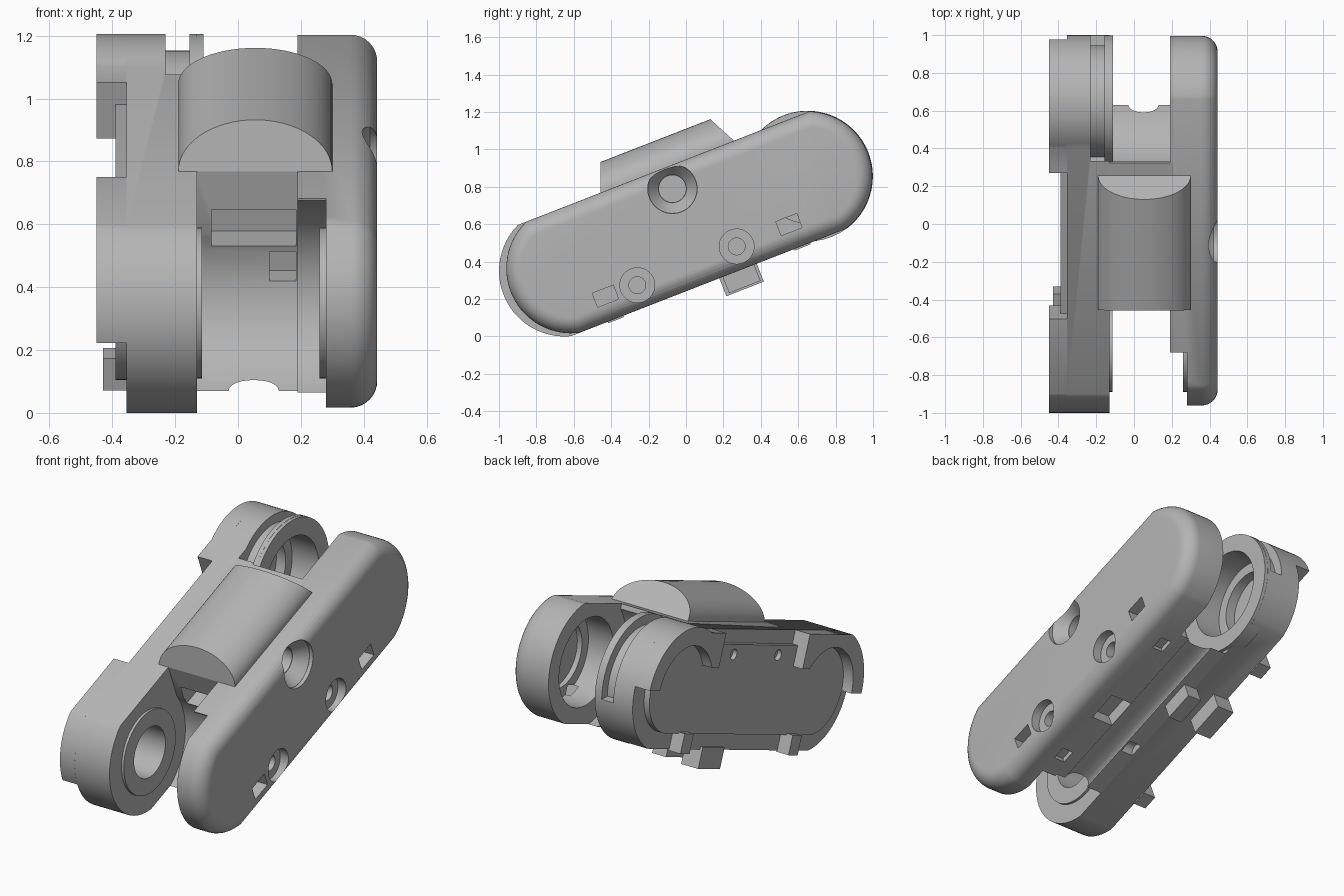
import bpy, bmesh, math
from mathutils import Matrix

cube = bpy.data.objects.get("Cube")
if cube:
    bpy.data.objects.remove(cube, do_unlink=True)

# Parts are modelled in a level frame (x, u along the link, v across), then tilted
TILT = Matrix.Translation((0, 0, 0.603)) @ Matrix.Rotation(math.radians(21.3), 4, 'X')
PIVOT, R, TOP, BOTTOM = 0.697, 0.35, 0.32, -0.337

grey = bpy.data.materials.new("plain grey")
grey.use_nodes = True
colour = (0.46, 0.46, 0.46, 1)
grey.diffuse_color = colour
grey.node_tree.nodes["Principled BSDF"].inputs["Base Color"].default_value = colour


def finish(name, bm):
    bmesh.ops.recalc_face_normals(bm, faces=bm.faces)
    mesh = bpy.data.meshes.new(name)
    bm.to_mesh(mesh)
    bm.free()
    mesh.materials.append(grey)
    obj = bpy.data.objects.new(name, mesh)
    bpy.context.collection.objects.link(obj)
    obj.matrix_world = TILT
    return obj


def skin(name, loops_co):
    """Join a list of 3D point loops with quads and cap both ends."""
    bm = bmesh.new()
    loops = [[bm.verts.new(co) for co in loop] for loop in loops_co]
    for a, b in zip(loops, loops[1:]):
        for i in range(len(a)):
            j = (i + 1) % len(a)
            bm.faces.new((a[i], a[j], b[j], b[i]))
    bm.faces.new(loops[0])
    bm.faces.new(loops[-1])
    return finish(name, bm)


def loft(name, rings):
    return skin(name, [[(x, u, v) for u, v in pts] for x, pts in rings])


def prism(name, x0, x1, pts):
    return loft(name, [(x0, pts), (x1, pts)])


def box(name, x0, x1, u0, u1, v0, v1):
    return prism(name, x0, x1, [(u0, v0), (u1, v0), (u1, v1), (u0, v1)])


def arc(cu, r, a0, a1, n=32, cv=0):
    angles = [math.radians(a0 + (a1 - a0) * i / n) for i in range(n + 1)]
    return [(cu + r * math.cos(a), cv + r * math.sin(a)) for a in angles]


def disc(name, x0, x1, u, v, r0, r1=None):
    rings = [(x, arc(u, r, 0, 352.5, 47, v)) for x, r in ((x0, r0), (x1, r1 or r0))]
    return loft(name, rings)


def outline(front, rear, r, top, bottom, bulge=False):
    """Long link outline; a bulging rear end rises past the flat top."""
    hi = math.degrees(math.asin(top / r))
    lo = math.degrees(math.asin(-bottom / r))
    rear_end = 180 - hi if bulge else hi
    return arc(rear, r, -lo, rear_end) + arc(front, r, 180 - hi, 180 + lo)


def boolean(obj, tools, operation='DIFFERENCE'):
    for tool in tools:
        tool.hide_render = True
        mod = obj.modifiers.new("bool", 'BOOLEAN')
        mod.operation, mod.object, mod.solver = operation, tool, 'EXACT'
    bpy.context.view_layer.update()
    result = obj.evaluated_get(bpy.context.evaluated_depsgraph_get())
    mesh = bpy.data.meshes.new_from_object(result)
    obj.modifiers.clear()
    obj.data = mesh
    for tool in tools:
        bpy.data.objects.remove(tool, do_unlink=True)
    return obj


# Left frame with an open rear barrel and a front boss
frame = prism("left_frame", -0.355, -0.13, outline(-PIVOT, PIVOT, R, TOP, BOTTOM, True))
gap = arc(PIVOT, 0.385, 100, 150) + arc(PIVOT, R - 0.001, 150, 100)
boolean(frame, [prism("flange_gap", -0.16, -0.1, gap)])
boolean(frame, [disc("flange", -0.2, -0.11, PIVOT, 0, R - 0.001),
                disc("boss", -0.2, -0.115, -PIVOT, 0, 0.24)], 'UNION')
groove = arc(PIVOT, 0.385, -20, 150) + arc(PIVOT, 0.297, 150, -20)
boolean(frame, [disc("bore", -0.28, 0, PIVOT, 0, 0.25),
                disc("inner_bore", -0.34, -0.2, PIVOT, 0, 0.19),
                disc("front_bore", -0.32, 0, -PIVOT, 0, 0.145),
                prism("groove", -0.23, -0.155, groove)])

# Raised rims on the outer left face and the cover between them
for side, name, end in ((1, "rear_rim", 114), (-1, "front_rim", 66)):
    pts = arc(PIVOT, R, 0, end) + [(0.414, TOP), (0.414, 0)]
    rim = prism(name, -0.45, -0.355, [(side * u, v) for u, v in pts])
    boolean(rim, [disc("rim_cut", -0.5, -0.3, side * PIVOT, 0, 0.25),
                  box("rim_clear", -0.5, -0.3, *sorted((side * 0.3, side * 0.6)), -0.1, 0.129)])
cover = prism("left_cover", -0.39, -0.35, outline(-PIVOT, PIVOT, 0.245, 0.244, -0.244))
boolean(cover, [disc("pin_hole", -0.5, -0.365, u, 0.19, 0.03) for u in (0.2, -0.24)])

# Centre body, hollowed at both ends for the neighbouring links
body = box("centre_body", -0.14, 0.21, -0.66, 0.6, BOTTOM, TOP)
channel = [(0.05 + 0.08 * math.cos(a * math.pi / 12), BOTTOM + 0.018 * math.sin(a * math.pi / 12))
           for a in range(24)]
boolean(body, [disc("front_clearance", -0.3, 0.4, -PIVOT, 0, 0.35),
               disc("rear_clearance", -0.3, 0.4, PIVOT, 0, 0.37),
               box("front_trim", -0.3, 0.4, -0.9, -0.365, 0.1, 0.5),
               box("rear_trim", -0.3, 0.4, 0.47, 0.9, 0.1, 0.5),
               box("front_lip_trim", -0.3, 0.4, -0.9, -0.625, -0.5, 0.5),
               box("pocket", -0.085, 0.185, -0.45, -0.22, 0.06, 0.19),
               box("notch", 0.1, 0.185, -0.45, -0.26, -0.06, 0.04),
               box("underside_window", 0.13, 0.3, -0.17, 0.01, -0.4, -0.26),
               disc("bottom_hole", -0.12, -0.04, -0.26, BOTTOM, 0.04),
               skin("channel", [[(x, u, v) for x, v in channel] for u in (-0.8, 0.8)])])

# Right plate with a rounded outer edge
rings = [(0.19, outline(-0.659, PIVOT, 0.347, TOP, BOTTOM))]
FILLET = 0.085
for i in range(9):
    a = i * math.pi / 16
    o = FILLET * (1 - math.cos(a))
    rings.append((0.443 - FILLET + FILLET * math.sin(a),
                  outline(-0.659, PIVOT, 0.347 - o, TOP - o, BOTTOM + o)))
plate = loft("right_plate", rings)
cuts = [disc("front_recess", 0.1, 0.28, -PIVOT, -0.01, 0.337),
        box("front_relief", 0.1, 0.28, -1.2, -0.66, -0.5, 0.5),
        box("front_lip_relief", 0.1, 0.28, -1.2, -0.605, 0.2, 0.5),
        disc("rear_bore", 0.1, 0.35, PIVOT, 0, 0.25),
        disc("rear_inner_bore", 0.3, 0.38, PIVOT, 0, 0.19),
        disc("countersink", 0.35, 0.421, 0, 0.2, 0.075, 0.132),
        disc("countersink_top", 0.42, 0.5, 0, 0.2, 0.132),
        disc("countersink_hole", 0.27, 0.4, 0, 0.2, 0.072),
        box("underside_window", 0.13, 0.27, -0.17, 0.01, -0.4, -0.26)]
for u in (0.208, -0.362):
    cuts += [disc("screw_seat", 0.39, 0.5, u, -0.212, 0.093),
             disc("screw_hole", 0.3, 0.42, u, -0.212, 0.045)]
for u in (0.511, -0.542):
    cuts.append(box("slot", 0.32, 0.5, u - 0.06, u + 0.06, -0.245, -0.165))
for u in (0.44, -0.47):
    cuts.append(box("underside_notch", 0.21, 0.28, u - 0.04, u + 0.04, -0.4, -0.31))
boolean(plate, cuts)
ring = disc("plate_boss", 0.26, 0.3, -PIVOT, 0, 0.24)
boolean(ring, [disc("boss_hole", 0.2, 0.279, -PIVOT, 0, 0.145)])

# Domed housing on top with raked ends
front, rear = [], []
for i in range(33):
    a = math.pi * i / 32
    t = math.sin(a)
    x, v = 0.055 + 0.245 * math.cos(a), TOP + 0.153 * t
    front.append((x, -0.365 + 0.059 * t, v))
    rear.append((x, 0.4 - 0.076 * t, v))
skin("dome_housing", [front, rear])

# Underside latch, pad and hooks
box("underside_latch", -0.37, -0.26, 0.06, 0.275, -0.44, -0.32)
box("underside_pad", -0.15, -0.06, 0.08, 0.26, -0.43, -0.32)
for side, name in ((1, "rear_hook"), (-1, "front_hook")):
    box(name, -0.43, -0.35, *sorted((side * 0.49, side * 0.58)), -0.345, -0.235)

# Smooth the curved faces, keep the edges crisp
parts = [o for o in bpy.context.scene.objects if o.type == 'MESH' and grey.name in o.data.materials]
bpy.ops.object.select_all(action='DESELECT')
for part in parts:
    part.select_set(True)
bpy.context.view_layer.objects.active = parts[0]
bpy.ops.object.shade_smooth_by_angle(angle=math.radians(30))
